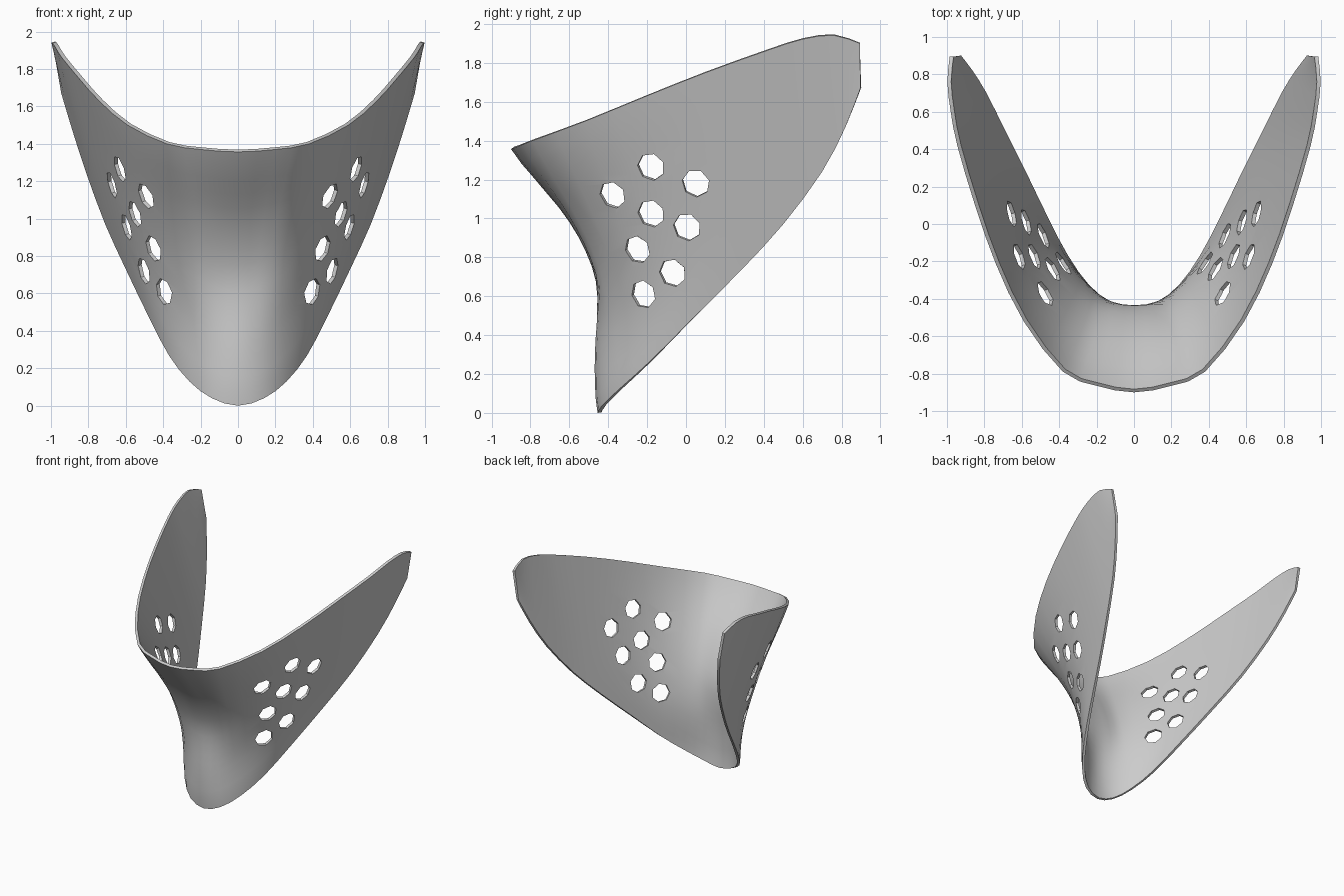
import bpy, bmesh, math
from mathutils import Vector
from mathutils.bvhtree import BVHTree

if "Cube" in bpy.data.objects:
    bpy.data.objects.remove(bpy.data.objects["Cube"])

# Lower and upper rim points from the centre line to the tip
LOWER = [(0, -.455, 0), (.14, -.43, .04), (.26, -.335, .13), (.37, -.18, .27),
         (.475, .02, .47), (.6, .28, .73), (.71, .5, .97), (.81, .7, 1.24),
         (.885, .82, 1.47), (.945, .897, 1.67)]
UPPER = [(0, -.9, 1.357), (.2, -.865, 1.37), (.38, -.79, 1.40), (.59, -.52, 1.5),
         (.74, -.21, 1.627), (.85, .1, 1.75), (.945, .42, 1.865), (.98, .6, 1.922),
         (.998, .76, 1.942), (.985, .895, 1.9)]
# How far each station is hollowed inwards
DEPTH = [.22, .20, .14, .062, .014, 0, 0, 0, 0, 0]
# Shape of the hollow from bottom to top, at the centre and at the cheeks
HOLLOW_MID = [0, .19, .45, .75, .97, .95, .745, .36, 0]
HOLLOW_SIDE = [0, .48, .88, 1, .95, .78, .5, .2, 0]
THICK = .021
ROWS, SUB = 18, 2


def spline(pts, t):
    """Catmull-Rom point at parameter t (one unit per control point)."""
    i = min(int(t), len(pts) - 2)
    f = t - i
    a, b = pts[max(i - 1, 0)], pts[i]
    c, d = pts[i + 1], pts[min(i + 2, len(pts) - 1)]
    return b + .5 * f * (c - a + f * (2 * a - 5 * b + 4 * c - d + f * (3 * (b - c) + d - a)))


def mirrored(table):
    pts = [Vector(p) for p in table]
    return [Vector((-p.x, p.y, p.z)) for p in reversed(pts[1:])] + pts


low, up = mirrored(LOWER), mirrored(UPPER)
depth = DEPTH[:0:-1] + DEPTH

# Shell surface: a lofted grid between both rims
bm = bmesh.new()
n = (len(low) - 1) * SUB
grid = []
for i in range(n + 1):
    t = i / SUB
    a, b, d = spline(low, t), spline(up, t), spline(depth, t)
    away = abs(t - 9) / 3
    turn = min(away, 1.2) * math.radians(53)
    side = min(away, 1) ** 1.5
    inward = Vector((-math.copysign(math.sin(turn), t - 9), math.cos(turn), 0))
    col = []
    for j in range(ROWS + 1):
        v = j / ROWS
        h = (1 - side) * spline(HOLLOW_MID, v * 8) + side * spline(HOLLOW_SIDE, v * 8)
        col.append(bm.verts.new(a.lerp(b, v) + inward * d * h))
    grid.append(col)
for i in range(n):
    for j in range(ROWS):
        bm.faces.new((grid[i][j], grid[i + 1][j], grid[i + 1][j + 1], grid[i][j + 1]))
bm.normal_update()
tree = BVHTree.FromBMesh(bm)
me = bpy.data.meshes.new("face_guard")
bm.to_mesh(me)
bm.free()
guard = bpy.data.objects.new("face_guard", me)
bpy.context.collection.objects.link(guard)

grey = bpy.data.materials.new("plain_grey")
grey.diffuse_color = (.6, .6, .6, 1)
grey.use_nodes = True
grey.node_tree.nodes["Principled BSDF"].inputs["Base Color"].default_value = grey.diffuse_color
me.materials.append(grey)

# Vent hole cutters: seven-sided prisms along the surface normal, on both sides
VENTS = [(-.18, 1.265), (.05, 1.18), (-.38, 1.12), (-.18, 1.025),
         (.005, .955), (-.25, .84), (-.07, .72), (-.22, .61)]
cb = bmesh.new()
for sx in (-1, 1):
    for y, z in VENTS:
        hit, nor, _, _ = tree.ray_cast(Vector((sx * 2, y, z)), Vector((-sx, 0, 0)))
        mat = Vector((0, 0, 1)).rotation_difference(nor).to_matrix().to_4x4()
        mat.translation = hit
        bmesh.ops.create_cone(cb, cap_ends=True, segments=7, radius1=.073,
                              radius2=.073, depth=.14, matrix=mat)
cm = bpy.data.meshes.new("vent_cutter")
cb.to_mesh(cm)
cb.free()
cutter = bpy.data.objects.new("vent_cutter", cm)
bpy.context.collection.objects.link(cutter)
cutter.hide_render = True

# Thickness and vents
solid = guard.modifiers.new("thickness", 'SOLIDIFY')
solid.thickness, solid.offset = THICK, -1
cut = guard.modifiers.new("vents", 'BOOLEAN')
cut.operation, cut.solver, cut.object = 'DIFFERENCE', 'EXACT', cutter

bpy.context.view_layer.objects.active = guard
guard.select_set(True)
for m in ("thickness", "vents"):
    bpy.ops.object.modifier_apply(modifier=m)
bpy.data.objects.remove(cutter)
bpy.ops.object.shade_smooth_by_angle(angle=math.radians(35))
